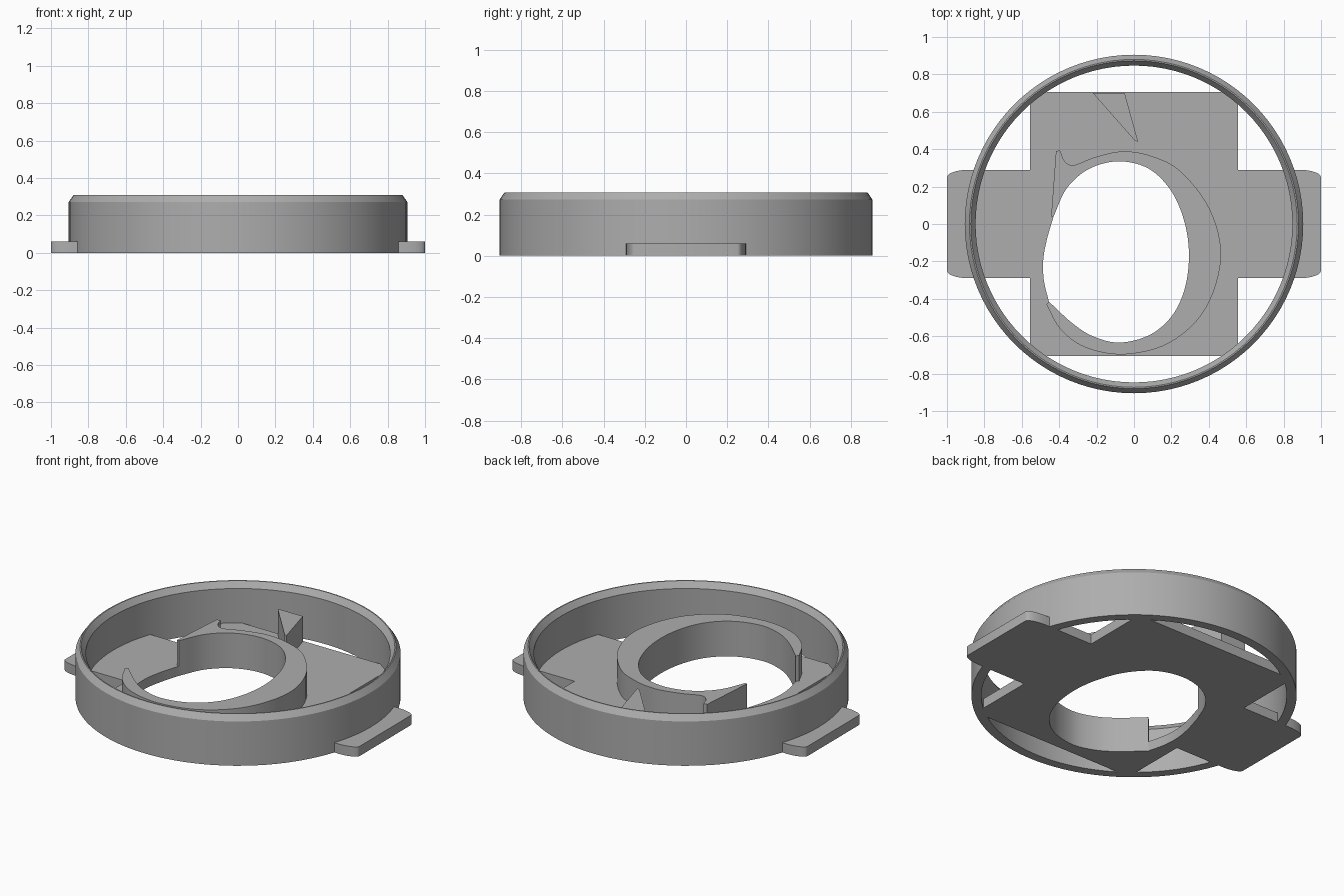
import bpy, bmesh, math
from mathutils import Vector

cube = bpy.data.objects.get("Cube")
if cube:
    bpy.data.objects.remove(cube, do_unlink=True)

grey = bpy.data.materials.new("plain grey")
grey.use_nodes = True
grey.diffuse_color = (0.42, 0.42, 0.42, 1)
grey.node_tree.nodes["Principled BSDF"].inputs["Base Color"].default_value = grey.diffuse_color


def smooth_path(points, steps=6, closed=False):
    """Catmull-Rom curve through the given 2D points."""
    pts = [Vector(p) for p in points]
    if closed:
        pts = [pts[-1]] + pts + pts[:2]
    else:
        pts = [2 * pts[0] - pts[1]] + pts + [2 * pts[-1] - pts[-2]]
    out = []
    for a, b, c, d in zip(pts, pts[1:], pts[2:], pts[3:]):
        for i in range(steps):
            t = i / steps
            out.append(b + (c - a) * t / 2 + (2 * a - 5 * b + 4 * c - d) * t * t / 2
                       + (3 * b - a - 3 * c + d) * t ** 3 / 2)
    return out if closed else out + [pts[-2]]


def finish(name, bm):
    bmesh.ops.remove_doubles(bm, verts=bm.verts, dist=1e-4)
    bmesh.ops.recalc_face_normals(bm, faces=bm.faces)
    mesh = bpy.data.meshes.new(name)
    bm.to_mesh(mesh)
    bm.free()
    mesh.materials.append(grey)
    obj = bpy.data.objects.new(name, mesh)
    bpy.context.collection.objects.link(obj)
    bpy.ops.object.select_all(action='DESELECT')
    obj.select_set(True)
    bpy.context.view_layer.objects.active = obj
    bpy.ops.object.shade_smooth_by_angle(angle=math.radians(28))
    return obj


def slab(name, outlines, low, high):
    """Fill flat outlines (inner ones become holes) and give them thickness."""
    curve = bpy.data.curves.new(name, 'CURVE')
    curve.dimensions = '2D'
    curve.fill_mode = 'BOTH'
    curve.extrude = (high - low) / 2
    for outline in outlines:
        spline = curve.splines.new('POLY')
        spline.points.add(len(outline) - 1)
        for point, p in zip(spline.points, outline):
            point.co = (p[0], p[1], 0, 1)
        spline.use_cyclic_u = True
    helper = bpy.data.objects.new(name + "_outline", curve)
    bm = bmesh.new()
    bm.from_mesh(helper.to_mesh())
    helper.to_mesh_clear()
    bpy.data.objects.remove(helper)
    bpy.data.curves.remove(curve)
    bmesh.ops.translate(bm, verts=bm.verts, vec=(0, 0, (low + high) / 2))
    return finish(name, bm)


# Outer ring: lathed profile with a ridge bevelled on both sides
bm = bmesh.new()
profile = [(0.85, 0), (0.905, 0), (0.905, 0.272), (0.88, 0.308), (0.873, 0.308), (0.847, 0.272)]
verts = [bm.verts.new((r, 0, z)) for r, z in profile]
edges = [bm.edges.new((verts[i - 1], verts[i])) for i in range(len(verts))]
bmesh.ops.spin(bm, geom=verts + edges, cent=(0, 0, 0), axis=(0, 0, 1),
               angle=math.tau, steps=96)
finish("outer_ring", bm)

# Opening: right-hand bowl between the wall ends, closed by a shallow left arc
bowl = smooth_path([(-0.43, 0.04), (-0.36, 0.19), (-0.24, 0.295), (-0.08, 0.335),
                    (0.08, 0.295), (0.2, 0.175), (0.27, 0.01), (0.294, -0.17),
                    (0.27, -0.35), (0.2, -0.495), (0.08, -0.595), (-0.08, -0.634),
                    (-0.22, -0.6), (-0.33, -0.53), (-0.455, -0.415)])
left_arc = smooth_path([(-0.455, -0.415), (-0.482, -0.3), (-0.485, -0.19),
                        (-0.465, -0.08), (-0.43, 0.04)])
opening = bowl + left_arc[1:-1]

# Base plate: cross with softly rounded arm tips
quarter = [(1, 0)]
for i in range(9):
    a = math.radians(90 * i / 8)
    quarter.append((0.88 + 0.12 * math.cos(a), 0.25 + 0.04 * math.sin(a)))
quarter = quarter[1:] + [(0.555, 0.29), (0.555, 0.707)]
cross = []
for sx, sy in ((1, 1), (-1, 1), (-1, -1), (1, -1)):
    part = [(sx * x, sy * y) for x, y in quarter]
    cross += part if sx == sy else part[::-1]
slab("base_plate", [cross, opening], 0.0, 0.06)

# Spiral wall around the opening, ending in a hooked tip
outer = smooth_path([(-0.468, -0.43), (-0.395, -0.56), (-0.26, -0.66), (-0.05, -0.697),
                     (0.19, -0.635), (0.38, -0.457), (0.465, -0.18), (0.405, 0.08),
                     (0.245, 0.285), (0.085, 0.366), (-0.064, 0.388), (-0.21, 0.357),
                     (-0.32, 0.315), (-0.37, 0.335), (-0.395, 0.393)])
slab("spiral_wall", [bowl + outer + [(-0.417, 0.39), (-0.443, 0.04)]], 0.0, 0.216)

# Pointed wedge behind the wall
slab("wedge_stop", [[(-0.22, 0.70), (-0.05, 0.70), (0.022, 0.44), (0.005, 0.445)]], 0.03, 0.216)
